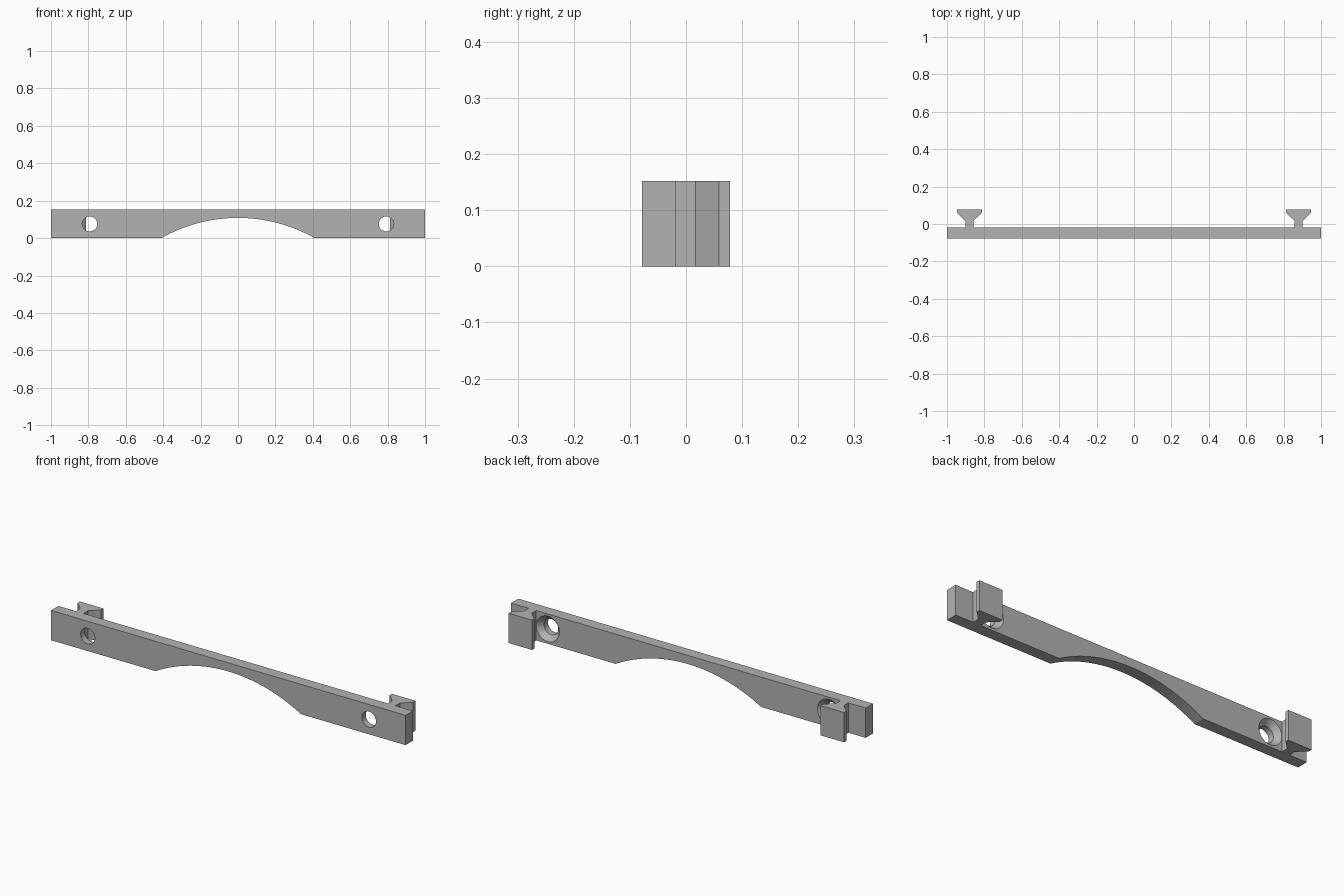
import bpy, bmesh, math
from mathutils import Vector

cube = bpy.data.objects.get("Cube")
if cube:
    bpy.data.objects.remove(cube, do_unlink=True)

grey = bpy.data.materials.new("plain grey")
grey.use_nodes = True
grey.diffuse_color = (0.45, 0.45, 0.45, 1)
grey.node_tree.nodes["Principled BSDF"].inputs["Base Color"].default_value = grey.diffuse_color

HEIGHT = 0.152
FRONT, BACK = -0.078, -0.019
HOLE_X, RAIL_X = 0.793, 0.88


def finish(name, bm):
    """Turn a bmesh into a named grey object."""
    bmesh.ops.recalc_face_normals(bm, faces=bm.faces)
    mesh = bpy.data.meshes.new(name)
    bm.to_mesh(mesh)
    bm.free()
    mesh.materials.append(grey)
    obj = bpy.data.objects.new(name, mesh)
    bpy.context.collection.objects.link(obj)
    return obj


def extrude_profile(name, points, direction):
    bm = bmesh.new()
    face = bm.faces.new([bm.verts.new(p) for p in points])
    result = bmesh.ops.extrude_face_region(bm, geom=[face], use_keep_orig=True)
    moved = [v for v in result["geom"] if isinstance(v, bmesh.types.BMVert)]
    bmesh.ops.translate(bm, verts=moved, vec=Vector(direction))
    return finish(name, bm)


def screw_cutter(name, x, rings, sides=48):
    """Revolve (y, radius) rings around the screw axis."""
    bm = bmesh.new()
    loops = []
    for y, r in rings:
        angles = [math.tau * i / sides for i in range(sides)]
        loops.append([bm.verts.new((x + r * math.cos(a), y, HEIGHT / 2 + r * math.sin(a)))
                      for a in angles])
    for a, b in zip(loops, loops[1:]):
        for i in range(sides):
            j = (i + 1) % sides
            bm.faces.new((a[i], a[j], b[j], b[i]))
    bm.faces.new(loops[0])
    bm.faces.new(loops[-1])
    cutter = finish(name, bm)
    cutter.hide_render = True
    return cutter


# Bar with a shallow arch cut from its underside
half, rise, steps = 0.41, 0.108, 48
radius = (half ** 2 + rise ** 2) / (2 * rise)
sweep = math.asin(half / radius)
outline = [(1, 0), (1, HEIGHT), (-1, HEIGHT), (-1, 0)]
for i in range(steps + 1):
    a = sweep * (2 * i / steps - 1)
    outline.append((radius * math.sin(a), rise - radius + radius * math.cos(a)))
bar = extrude_profile("bar", [(x, FRONT, z) for x, z in outline], (0, BACK - FRONT, 0))

# Screw holes, countersunk from the back
for side in (-1, 1):
    cutter = screw_cutter("screw_hole_cutter", side * HOLE_X,
                          [(-0.1, 0.04), (-0.046, 0.04), (BACK, 0.065), (0, 0.065)])
    cut = bar.modifiers.new("screw_hole", "BOOLEAN")
    cut.operation, cut.solver, cut.object = "DIFFERENCE", "EXACT", cutter
    bpy.context.view_layer.objects.active = bar
    bpy.ops.object.modifier_apply(modifier=cut.name)
    bpy.data.objects.remove(cutter, do_unlink=True)

# Flared T-rails on the back
half_rail = [(0.022, BACK - 0.003), (0.022, 0.017), (0.066, 0.059), (0.066, 0.078)]
rail = half_rail + [(-x, y) for x, y in reversed(half_rail)]
parts = [bar]
for name, side in (("right_rail", -1), ("left_rail", 1)):
    parts.append(extrude_profile(name, [(side * RAIL_X + x, y, 0) for x, y in rail],
                                 (0, 0, HEIGHT)))

# Smooth the arch and holes, keep the corners crisp
bpy.ops.object.select_all(action="DESELECT")
for part in parts:
    part.select_set(True)
bpy.context.view_layer.objects.active = bar
bpy.ops.object.shade_smooth_by_angle(angle=math.radians(20))
